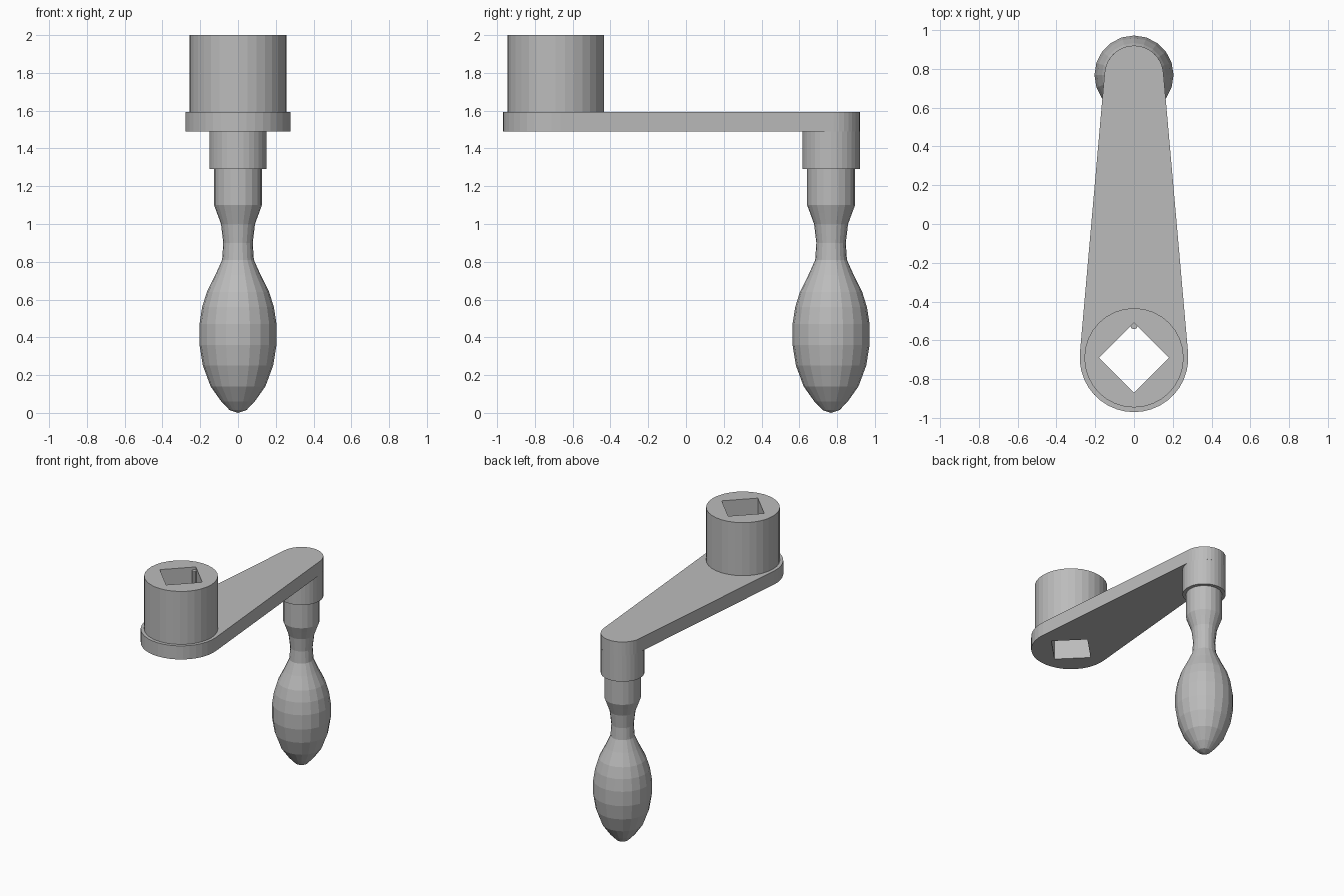
import bpy
import bmesh
from math import sin, cos, pi, asin

cube = bpy.data.objects.get("Cube")
if cube:
    bpy.data.objects.remove(cube, do_unlink=True)

HUB_Y, GRIP_Y = -0.69, 0.768
ARM_BOTTOM, ARM_TOP = 1.49, 1.594

# Single metal colour
metal = bpy.data.materials.new("grey_metal")
metal.use_nodes = True
grey = (0.5, 0.5, 0.5, 1)
metal.diffuse_color = grey
metal.node_tree.nodes["Principled BSDF"].inputs["Base Color"].default_value = grey


def finish(bm, name):
    bmesh.ops.recalc_face_normals(bm, faces=bm.faces)
    mesh = bpy.data.meshes.new(name)
    bm.to_mesh(mesh)
    bm.free()
    mesh.materials.append(metal)
    obj = bpy.data.objects.new(name, mesh)
    bpy.context.collection.objects.link(obj)
    return obj


def arc(y, radius, start, end, steps):
    angles = [start + (end - start) * i / steps for i in range(steps + 1)]
    return [(radius * cos(a), y + radius * sin(a)) for a in angles]


def prism(name, outline, bottom, top):
    bm = bmesh.new()
    face = bm.faces.new([bm.verts.new((x, y, bottom)) for x, y in outline])
    result = bmesh.ops.extrude_face_region(bm, geom=[face])
    verts = [v for v in result["geom"] if isinstance(v, bmesh.types.BMVert)]
    bmesh.ops.translate(bm, verts=verts, vec=(0, 0, top - bottom))
    return finish(bm, name)


def cylinder(name, y, radius, bottom, top, sides):
    return prism(name, arc(y, radius, 0, 2 * pi, sides)[:-1], bottom, top)


def lathe(name, y, profile, sides):
    bm = bmesh.new()
    verts = [bm.verts.new((r, y, z)) for r, z in profile]
    edges = [bm.edges.new(pair) for pair in zip(verts, verts[1:])]
    bmesh.ops.spin(bm, geom=verts + edges, cent=(0, y, 0), axis=(0, 0, 1),
                   angle=2 * pi, steps=sides)
    bmesh.ops.remove_doubles(bm, verts=bm.verts, dist=0.0005)
    return finish(bm, name)


# Tapered arm: two round ends joined by tangent sides
BIG, SMALL = 0.28, 0.152
tilt = asin((BIG - SMALL) / (GRIP_Y - HUB_Y))
outline = (arc(GRIP_Y, SMALL, tilt, pi - tilt, 16)
           + arc(HUB_Y, BIG, pi - tilt, 2 * pi + tilt, 20))
arm = prism("crank_arm", outline, ARM_BOTTOM, ARM_TOP)

# Round hub standing on the arm
hub = cylinder("hub", HUB_Y, 0.256, ARM_TOP, 2.0, 32)

# Square drive hole through hub and arm
cutter = cylinder("square_hole_cutter", HUB_Y, 0.18, 1.3, 2.2, 4)
cutter.hide_render = True
for part in (arm, hub):
    cut = part.modifiers.new("square_hole", 'BOOLEAN')
    cut.operation = 'DIFFERENCE'
    cut.solver = 'EXACT'
    cut.object = cutter
    bpy.context.view_layer.objects.active = part
    bpy.ops.object.modifier_apply(modifier=cut.name)
bpy.data.objects.remove(cutter, do_unlink=True)

# Small pin in the corner of the hole
cylinder("hole_pin", HUB_Y + 0.165, 0.018, 1.86, 1.98, 10)

# Socket under the arm end
cylinder("grip_socket", GRIP_Y, SMALL, 1.29, ARM_BOTTOM, 32)

# Turned grip with collar, narrow neck and bulb
grip_profile = [
    (0, 1.29), (0.127, 1.29), (0.127, 1.1), (0.112, 1.06), (0.09, 1.0),
    (0.078, 0.9), (0.084, 0.81), (0.12, 0.73), (0.165, 0.64), (0.19, 0.56),
    (0.204, 0.47), (0.204, 0.36), (0.186, 0.25), (0.145, 0.14),
    (0.088, 0.06), (0.045, 0.015), (0, 0),
]
lathe("grip", GRIP_Y, grip_profile, 20)
